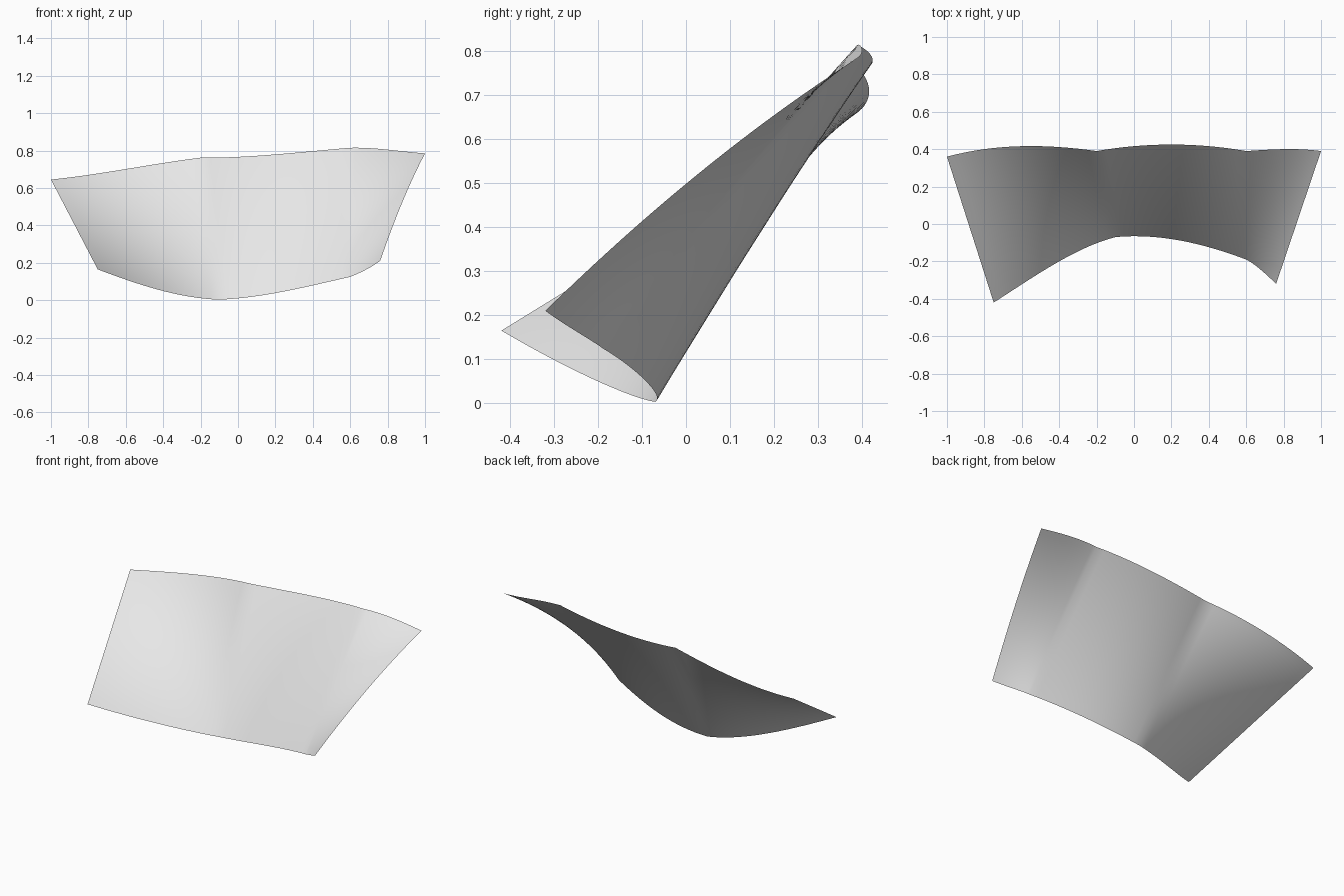
import bpy
import bmesh

default_cube = bpy.data.objects.get("Cube")
if default_cube:
    bpy.data.objects.remove(default_cube, do_unlink=True)

STEPS_PER_SPAN = 16
ROWS = 24

# Each rim has three scalloped spans; x runs evenly inside a span,
# while y and z list four samples per span (shared at the joints).
upper_rim = {
    "x": (-1, -.2, .6, 1),
    "y": (.36, .408, .415, .39, .421, .421, .39, .398, .4, .39),
    "z": (.645, .68, .723, .762, .77, .791, .815, .811, .798, .785),
}
lower_rim = {
    "x": (-.75, -.1, .6, .76),
    "y": (-.42, -.28, -.155, -.07, -.072, -.115, -.19, -.225, -.27, -.32),
    "z": (.165, .088, .03, .003, .027, .072, .125, .148, .176, .21),
}


def cubic_through(samples, u):
    """Smooth cubic through four evenly spaced samples."""
    total = 0
    for i, value in enumerate(samples):
        weight = 1
        for j in range(4):
            if j != i:
                weight *= (u * 3 - j) / (i - j)
        total += value * weight
    return total


def rim_point(rim, span, u):
    start, end = rim["x"][span:span + 2]
    first = span * 3
    return (
        start + (end - start) * u,
        cubic_through(rim["y"][first:first + 4], u),
        cubic_through(rim["z"][first:first + 4], u),
    )


def make_material(name, colour):
    material = bpy.data.materials.new(name)
    material.use_nodes = True
    material.diffuse_color = colour
    shader = next(n for n in material.node_tree.nodes if n.type == "BSDF_PRINCIPLED")
    shader.inputs["Base Color"].default_value = colour
    return material


# Columns of vertices lofted from the lower rim to the upper rim
bm = bmesh.new()
columns = []
last = 3 * STEPS_PER_SPAN
for step in range(last + 1):
    span = min(step // STEPS_PER_SPAN, 2)
    u = step / STEPS_PER_SPAN - span
    low = rim_point(lower_rim, span, u)
    high = rim_point(upper_rim, span, u)
    bow = .03 * (step / last) ** 2
    column = []
    for row in range(ROWS + 1):
        t = row / ROWS
        x, y, z = (a + (b - a) * t for a, b in zip(low, high))
        column.append(bm.verts.new((x, y, z + bow * 4 * t * (1 - t))))
    columns.append(column)

# Quads facing forward and up
for left, right in zip(columns, columns[1:]):
    for row in range(ROWS):
        face = bm.faces.new((left[row], right[row], right[row + 1], left[row + 1]))
        face.smooth = True

mesh = bpy.data.meshes.new("curved_sheet")
bm.to_mesh(mesh)
bm.free()
mesh.materials.append(make_material("light grey", (.8, .8, .8, 1)))

curved_sheet = bpy.data.objects.new("curved_sheet", mesh)
bpy.context.collection.objects.link(curved_sheet)
